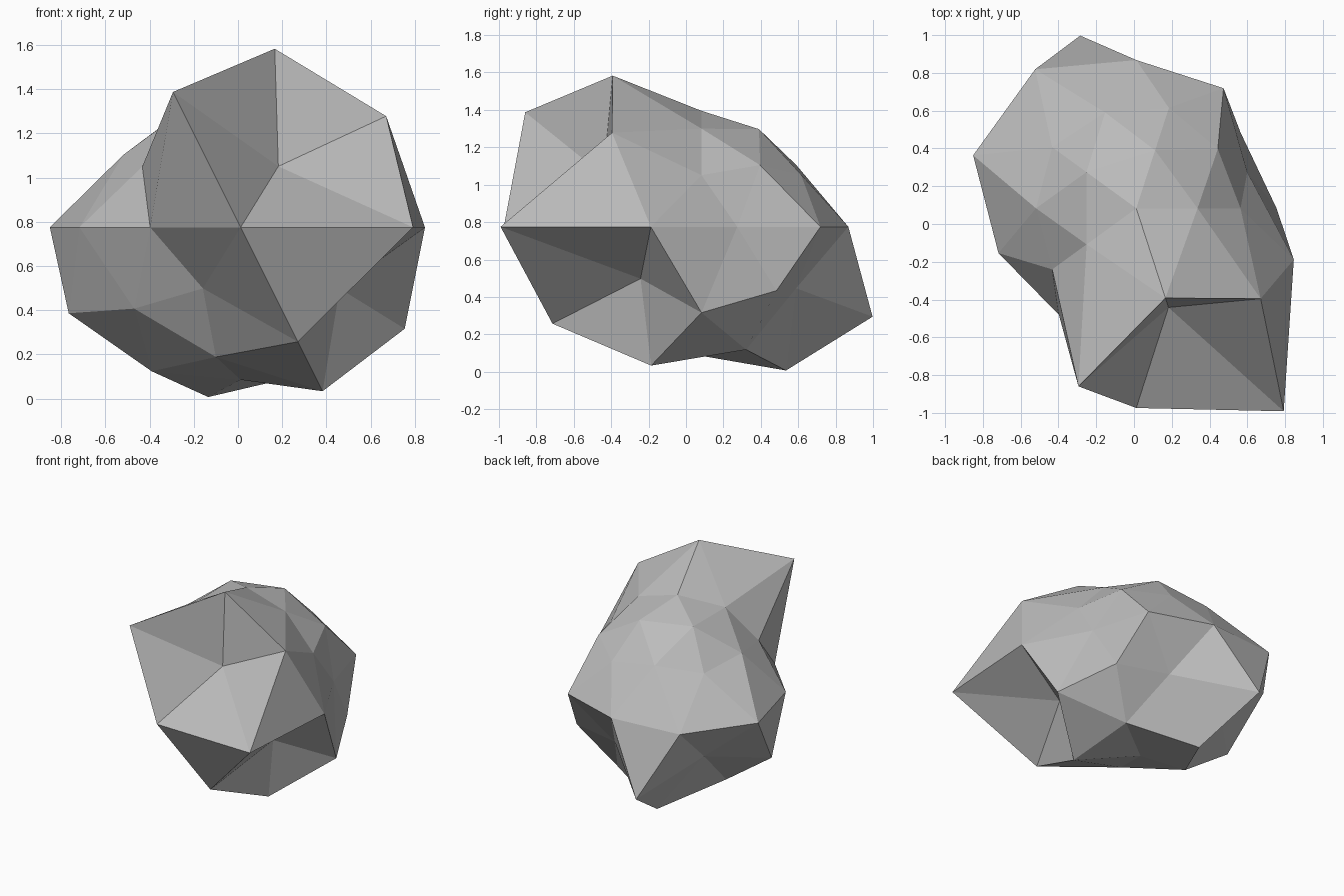
import bpy, bmesh, math
from mathutils import Vector

cube = bpy.data.objects.get("Cube")
if cube:
    bpy.data.objects.remove(cube)

# Stone colour
stone = bpy.data.materials.new("stone_grey")
stone.use_nodes = True
colour = (0.5, 0.5, 0.5, 1)
stone.diffuse_color = colour
stone.node_tree.nodes["Principled BSDF"].inputs["Base Color"].default_value = colour

# Distance from the core per ring, top to bottom, anticlockwise from +x
RINGS = [
    [0.62],
    [0.617, 0.614, 0.62, 0.618, 0.95],
    [0.627, 0.627, 0.624, 1.165, 0.957],
    [0.617, 0.625, 0.615, 0.615, 0.617],
    [0.618, 0.786, 0.785, 0.91, 0.908, 0.767, 0.697, 1.057, 1.328, 0.877],
    [0.763, 1.075, 0.87, 0.618, 0.62],
    [0.873, 0.625, 0.65, 0.70, 0.985],
    [0.772, 0.903, 0.766, 0.69, 0.872],
    [0.69],
]
CORE = Vector((0.012, 0.083, 0.775))


def ring_order(vert):
    """Sort key: height first, then angle around the vertical axis."""
    angle = math.degrees(math.atan2(vert.co.y, vert.co.x))
    return (-round(vert.co.z, 2), (angle + 2) % 360)


# Faceted boulder: a ball with each corner pushed in or out
bm = bmesh.new()
bmesh.ops.create_icosphere(bm, subdivisions=2, radius=1)
radii = [r for ring in RINGS for r in ring]
for vert, r in zip(sorted(bm.verts, key=ring_order), radii):
    vert.co = CORE + vert.co.normalized() * r
bmesh.ops.recalc_face_normals(bm, faces=bm.faces)

mesh = bpy.data.meshes.new("boulder")
bm.to_mesh(mesh)
bm.free()
mesh.materials.append(stone)
boulder = bpy.data.objects.new("boulder", mesh)
bpy.context.collection.objects.link(boulder)
